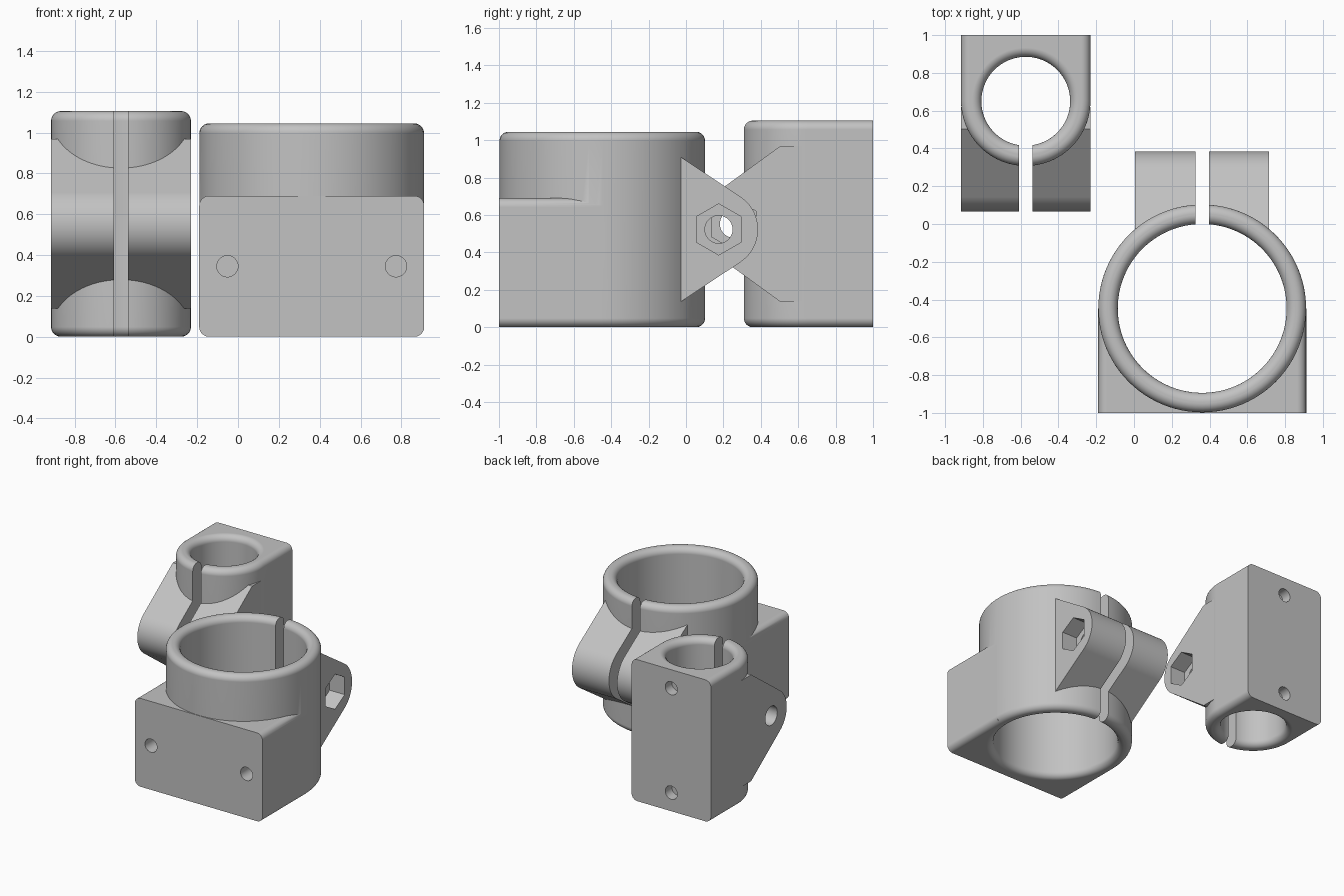
import bpy, bmesh, math

if "Cube" in bpy.data.objects:
    bpy.data.objects.remove(bpy.data.objects["Cube"])

grey = bpy.data.materials.new("grey plastic")
grey.diffuse_color = (0.54, 0.54, 0.54, 1)
grey.use_nodes = True
grey.node_tree.nodes["Principled BSDF"].inputs["Base Color"].default_value = grey.diffuse_color
FILLET = 0.048


def finish(bm, name):
    bmesh.ops.recalc_face_normals(bm, faces=bm.faces)
    me = bpy.data.meshes.new(name)
    bm.to_mesh(me)
    bm.free()
    ob = bpy.data.objects.new(name, me)
    me.materials.append(grey)
    bpy.context.collection.objects.link(ob)
    return ob


def circle(c, d, r, n=32, start=0.0):
    return [(c + r * math.cos(start + 2 * math.pi * i / n),
             d + r * math.sin(start + 2 * math.pi * i / n)) for i in range(n)]


def prism(name, pts, axis, lo, hi, round_edge=None):
    """Extrude a 2D outline along an axis, rounding edges picked by a rule."""
    place = {"x": lambda p, q, t: (t, p, q),
             "y": lambda p, q, t: (p, t, q),
             "z": lambda p, q, t: (p, q, t)}[axis]
    bm = bmesh.new()
    a = [bm.verts.new(place(p, q, lo)) for p, q in pts]
    b = [bm.verts.new(place(p, q, hi)) for p, q in pts]
    bm.faces.new(a)
    bm.faces.new(b)
    for i in range(len(pts)):
        j = (i + 1) % len(pts)
        bm.faces.new((a[i], a[j], b[j], b[i]))
    bmesh.ops.recalc_face_normals(bm, faces=bm.faces)
    if round_edge:
        bmesh.ops.bevel(bm, geom=[e for e in bm.edges if round_edge(e)],
                        offset=FILLET, segments=6, profile=0.5,
                        affect='EDGES')
    return finish(bm, name)


def lathe(name, profile, cx, cy, n=96):
    """Closed solid of revolution from (radius, z) points."""
    bm = bmesh.new()
    rings = [[bm.verts.new((x, y, z)) for x, y in circle(cx, cy, r, n)]
             for r, z in profile]
    bm.faces.new(rings[0])
    bm.faces.new(rings[-1])
    for a, b in zip(rings, rings[1:]):
        for i in range(n):
            j = (i + 1) % n
            bm.faces.new((a[i], a[j], b[j], b[i]))
    return finish(bm, name)


def quarter(r, z, sr, sz, out=True):
    """Quarter-round points for a rim at radius r and height z."""
    pts = []
    for i in range(7):
        t = math.pi / 2 * i / 6
        pts.append((r + sr * FILLET * (1 - math.cos(t)),
                    z + sz * FILLET * (1 - math.sin(t))))
    return pts


def combine(body, part, op):
    m = body.modifiers.new(op, 'BOOLEAN')
    m.operation, m.solver, m.object = op, 'EXACT', part
    bpy.context.view_layer.objects.active = body
    bpy.ops.object.modifier_apply(modifier=m.name)
    bpy.data.objects.remove(part, do_unlink=True)


def ear(cx, half, pin_y, pin_z, s, corner, inner, r):
    """Wedge-shaped lug with a round tip, pointing along s * y."""
    a = math.atan2(corner[1], corner[0]) - math.acos(r / math.hypot(*corner))
    tip = [(r * math.cos(a - 2 * a * i / 24), r * math.sin(a - 2 * a * i / 24))
           for i in range(25)]
    top = [inner, corner]
    pts = top + tip + [(u, -v) for u, v in reversed(top)]
    return prism("ear", [(pin_y + s * u, pin_z + v) for u, v in pts],
                 "x", cx - half, cx + half)


def cut_clamp(body, cx, cy, bore, h, half, pin_y, pin_z, s):
    # bore with rounded mouths
    low = quarter(bore, 0, 1, 1)
    low = list(reversed(low))
    high = quarter(bore, h, 1, -1)
    prof = [(bore + FILLET, -0.1)] + low + high + [(bore + FILLET, h + 0.1)]
    combine(body, lathe("bore_cutter", prof, cx, cy), 'DIFFERENCE')
    # clamping slit
    y0, y1 = sorted((cy, cy + s * 1.2))
    slit = [(cx - .035, y0), (cx + .035, y0), (cx + .035, y1), (cx - .035, y1)]
    combine(body, prism("slit_cutter", slit, "z", -0.1, h + 0.1), 'DIFFERENCE')
    # bolt hole and hexagonal nut pocket
    combine(body, prism("bolt_cutter", circle(pin_y, pin_z, 0.074), "x",
                        cx - half - .1, cx + half + .1), 'DIFFERENCE')
    combine(body, prism("nut_cutter",
                        circle(pin_y, pin_z, 0.137, 6, math.pi / 6), "x",
                        cx + half - 0.13, cx + half + .1), 'DIFFERENCE')


def shade(ob):
    bpy.ops.object.select_all(action='DESELECT')
    ob.select_set(True)
    bpy.context.view_layer.objects.active = ob
    bpy.ops.object.shade_smooth_by_angle(angle=math.radians(30))
    m = ob.modifiers.new("flat_face_normals", 'WEIGHTED_NORMAL')
    m.keep_sharp = True


# ---- large clamp: ring, mounting block, ear ----
CX, CY, R, H = 0.361, -0.447, 0.55, 1.045
rim = quarter(R, 0, -1, 1)
outer = list(reversed(rim)) + quarter(R, H, -1, -1)
large = lathe("large_clamp", outer, CX, CY)
x0, x1 = CX - R - .001, CX + R + .001
block = prism("block", [(x0, 0), (x1, 0), (x1, .69), (x0, .69)], "y",
              -1.0, CY,
              lambda e: abs(e.verts[0].co.y - e.verts[1].co.y) > 0.1)
combine(large, block, 'UNION')
combine(large, ear(CX, 0.355, 0.175, 0.523, 1,
                   (-0.2, 0.385), (-0.275, 0.436), 0.21), 'UNION')
cut_clamp(large, CX, CY, 0.447, H, 0.355, 0.175, 0.523, 1)
for side in (-1, 1):
    combine(large, prism("screw_cutter", circle(CX + side * .413, .345, .052),
                         "y", -1.1, -0.8), 'DIFFERENCE')
shade(large)

# ---- small clamp: U-shaped body, ear ----
CX, CY, R, H = -0.573, 0.65, 0.3425, 1.105
arc = [(CX - R * math.cos(math.pi * i / 48), CY - R * math.sin(math.pi * i / 48))
       for i in range(49)]
small = prism("small_clamp", arc + [(CX + R, 1.0), (CX - R, 1.0)], "z", 0, H,
              lambda e: abs(e.verts[0].co.z - e.verts[1].co.z) < 0.01
              and min(v.co.y for v in e.verts) < 0.99)
combine(small, ear(CX, R, 0.255, 0.5525, -1,
                   (-0.248, 0.4155), (-0.365, 0.4155), 0.19), 'UNION')
cut_clamp(small, CX, CY, 0.235, H, R, 0.255, 0.5525, -1)
for z in (0.145, 0.96):
    combine(small, prism("screw_cutter", circle(CX, z, .052),
                         "y", 0.92, 1.1), 'DIFFERENCE')
shade(small)
